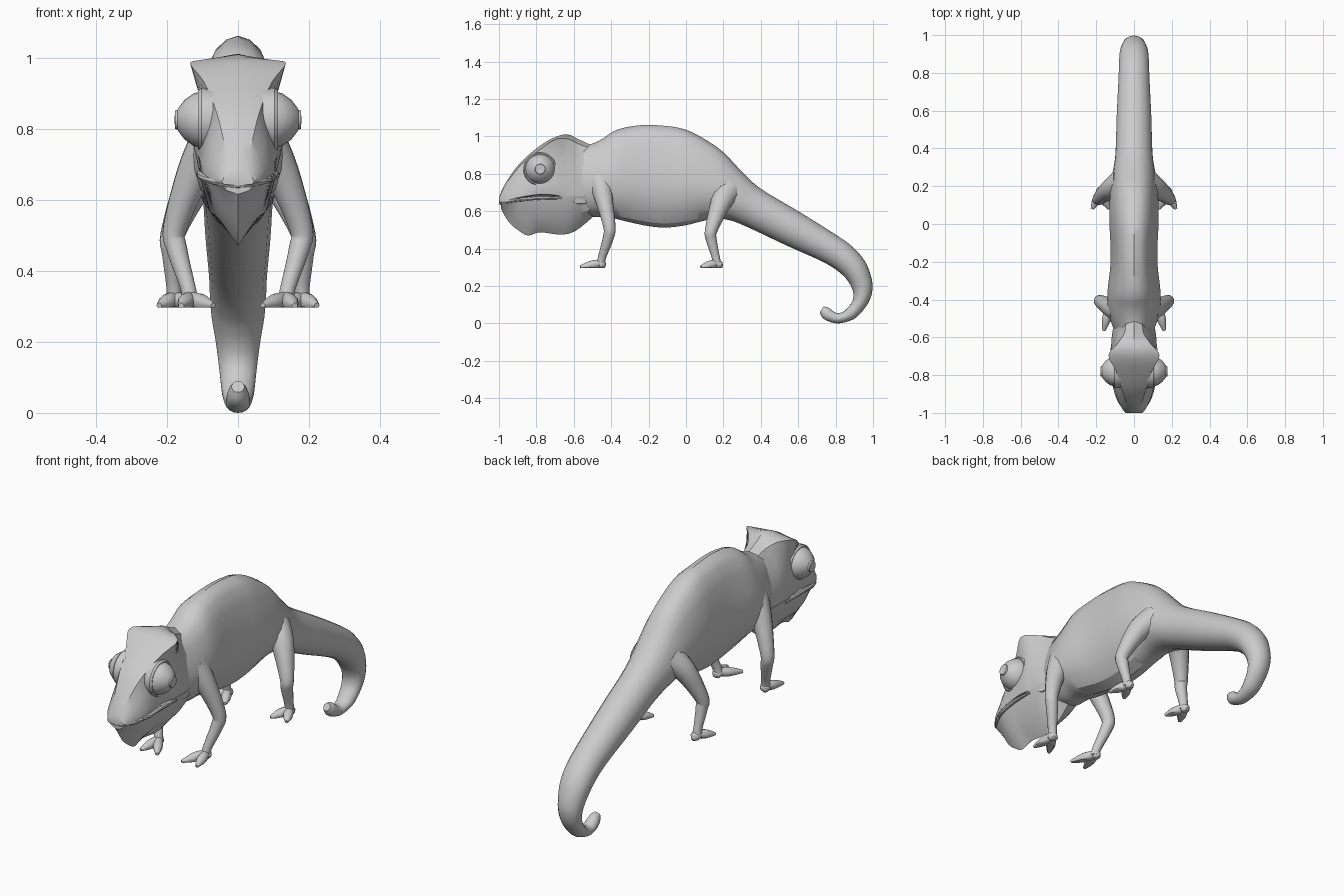
import bpy, bmesh, math
from mathutils import Vector

cube = bpy.data.objects.get("Cube")
if cube:
    bpy.data.objects.remove(cube, do_unlink=True)

grey = bpy.data.materials.new("skin_grey")
grey.use_nodes = True
grey.diffuse_color = (0.6, 0.6, 0.6, 1)
grey.node_tree.nodes["Principled BSDF"].inputs["Base Color"].default_value = (0.6, 0.6, 0.6, 1)


def smooth_rows(rows, steps):
    """Catmull-Rom interpolation between rows of numbers."""
    out = []
    last = len(rows) - 1
    for i in range(last):
        p0, p1, p2, p3 = (rows[min(max(j, 0), last)] for j in (i - 1, i, i + 1, i + 2))
        for s in range(steps):
            t = s / steps
            out.append([0.5 * (2 * b + (c - a) * t + (2 * a - 5 * b + 4 * c - d) * t * t
                               + (3 * b - a - 3 * c + d) * t ** 3)
                        for a, b, c, d in zip(p0, p1, p2, p3)])
    out.append(list(rows[-1]))
    return out


def skin(name, rings, angle=40, mirror=False):
    """Join closed rings of points into a capped, smooth surface."""
    bm = bmesh.new()
    loops = [[bm.verts.new(p) for p in ring] for ring in rings]
    n = len(loops[0])
    for a, b in zip(loops, loops[1:]):
        for i in range(n):
            j = (i + 1) % n
            bm.faces.new((a[i], a[j], b[j], b[i]))
    bm.faces.new(loops[0])
    bm.faces.new(loops[-1])
    bmesh.ops.remove_doubles(bm, verts=bm.verts, dist=0.0002)
    bmesh.ops.recalc_face_normals(bm, faces=bm.faces)
    mesh = bpy.data.meshes.new(name)
    bm.to_mesh(mesh)
    bm.free()
    mesh.materials.append(grey)
    obj = bpy.data.objects.new(name, mesh)
    bpy.context.collection.objects.link(obj)
    bpy.ops.object.select_all(action='DESELECT')
    obj.select_set(True)
    bpy.context.view_layer.objects.active = obj
    bpy.ops.object.shade_smooth_by_angle(angle=math.radians(angle))
    if mirror:
        obj.modifiers.new("Mirror", 'MIRROR')
    return obj


def full_ring(half):
    """Complete a half outline, running from top centre to bottom centre."""
    return half + [(-x, y, z) for x, y, z in reversed(half[1:-1])]


def tube(name, path, floor=None, mirror=True, sides=12, steps=4):
    """Sweep a circle along x, y, z, radius rows; floor flattens the underside."""
    rows = smooth_rows(path, steps)
    pts = [Vector(r[:3]) for r in rows]
    rings = []
    for i, p in enumerate(pts):
        along = (pts[min(i + 1, len(pts) - 1)] - pts[max(i - 1, 0)]).normalized()
        u = along.cross(Vector((0.3, 1, 0.2))).normalized()
        v = along.cross(u)
        ring = []
        for k in range(sides):
            a = 2 * math.pi * k / sides
            q = p + (u * math.cos(a) + v * math.sin(a)) * rows[i][3]
            if floor is not None:
                q.z = max(q.z, floor)
            ring.append(q)
        rings.append(ring)
    return skin(name, rings, mirror=mirror)


# Torso and curled tail: back y, z, belly y, z, half width, ridge amount
torso = [
    (-.62, .93, -.6, .6, .085, 1), (-.52, .955, -.5, .57, .125, 1),
    (-.45, .985, -.42, .57, .14, 1), (-.37, 1.035, -.34, .55, .14, 1),
    (-.24, 1.06, -.2, .52, .125, 1), (-.1, 1.055, -.1, .513, .125, 1),
    (0, 1.035, 0, .525, .13, 1), (.1, .985, .08, .545, .13, 1),
    (.2, .915, .16, .56, .125, 1), (.3, .81, .24, .55, .115, .7),
    (.4, .72, .34, .51, .1, .2)]
tail = [
    (.6, .6, .53, .42, .093, 0), (.8, .475, .74, .325, .083, 0),
    (.89, .41, .83, .265, .08, 0), (.955, .335, .87, .22, .075, 0),
    (.99, .25, .89, .18, .065, 0), (.997, .18, .895, .145, .058, 0),
    (.975, .11, .885, .11, .052, 0), (.92, .04, .86, .08, .046, 0),
    (.87, .012, .84, .062, .04, 0), (.81, 0, .81, .055, .035, 0),
    (.76, .012, .785, .067, .033, 0), (.73, .03, .76, .085, .028, 0),
    (.715, .058, .735, .09, .018, 0)]
# Ridged outline of the torso: half width factor, depth from back to belly
ridged = [(0, 0), (.27, .02), (.5, .07), (.72, .2), (.9, .38), (1, .55),
          (.96, .7), (.78, .85), (.45, .96), (0, 1)]
rings = []
for ty, tz, by, bz, w, k in smooth_rows(torso + tail, 4):
    half = []
    for i, (rx, rd) in enumerate(ridged):
        a = math.pi * i / (len(ridged) - 1)
        x = w * (k * rx + (1 - k) * math.sin(a))
        d = k * rd + (1 - k) * (1 - math.cos(a)) / 2
        half.append((x, ty + (by - ty) * d, tz + (bz - tz) * d))
    rings.append(full_ring(half))
skin("body_and_tail", rings, angle=32)


def head_part(name, rows, angle):
    """Each row: y, top z, then x, z pairs, then bottom z."""
    rings = []
    for r in smooth_rows(rows, 4):
        y = r[0]
        half = [(0, y, r[1])]
        half += [(r[i], y, r[i + 1]) for i in range(2, len(r) - 1, 2)]
        half.append((0, y, r[-1]))
        rings.append(full_ring(half))
    return skin(name, rings, angle)


# Skull with raised casque: brow, temple, cheek and lip corners
head_part("head", [
    (-1, .675, .025, .672, .04, .662, .045, .65, .04, .643, .64),
    (-.965, .75, .035, .74, .055, .71, .07, .68, .07, .655, .65),
    (-.885, .86, .06, .845, .08, .78, .1, .71, .1, .675, .66),
    (-.78, .95, .095, .93, .09, .85, .115, .73, .105, .69, .67),
    (-.695, .998, .135, .985, .105, .88, .125, .75, .11, .685, .67),
    (-.63, 1.01, .085, .985, .105, .88, .12, .75, .105, .67, .65),
    (-.575, .985, .05, .96, .09, .87, .115, .73, .1, .64, .6),
    (-.5, .95, .04, .93, .08, .85, .1, .73, .09, .65, .6)], 30)

# Lower jaw and throat pouch
head_part("jaw_and_throat", [
    (-.99, .64, .04, .635, .03, .625, .615),
    (-.95, .65, .073, .65, .04, .61, .545),
    (-.9, .66, .088, .655, .055, .58, .5),
    (-.845, .67, .098, .665, .06, .56, .47),
    (-.78, .68, .103, .675, .07, .56, .487),
    (-.67, .69, .11, .68, .08, .57, .475),
    (-.59, .69, .11, .68, .08, .58, .495),
    (-.485, .69, .1, .68, .07, .62, .58)], 30)

# Lower lip running around the mouth
lip = [(.108, -.66, .668, .006), (.106, -.78, .672, .011),
       (.094, -.89, .661, .011), (.055, -.965, .65, .011)]
front_lip = [(0, -.988, .643, .011)]
tube("lip", lip + front_lip + [(-x, y, z, r) for x, y, z, r in reversed(lip)],
     mirror=False, sides=8)

# Turret eyes: lathe outline of radius and outward distance
eye = [(.088, .07), (.09, .103), (.084, .112), (.078, .11), (.074, .125),
       (.056, .15), (.034, .167), (.028, .17), (.026, .177), (.012, .178), (.001, .174)]
skin("eye", [[(x, -.78 + r * math.cos(math.tau * k / 24), .825 + r * math.sin(math.tau * k / 24))
              for k in range(24)] for r, x in eye], angle=35, mirror=True)

# Legs: bent limbs, each ending in a two-toed foot
legs = {
    "front": ([(.07, -.46, .76, .07), (.125, -.44, .67, .05), (.178, -.41, .52, .034),
               (.172, -.415, .46, .03), (.14, -.45, .35, .022), (.135, -.455, .31, .026)],
              [(.07, -.56), (.16, -.565), (.145, -.435)]),
    "hind": ([(.06, .22, .7, .075), (.125, .185, .64, .055), (.185, .135, .5, .034),
              (.185, .135, .45, .03), (.18, .16, .35, .022), (.178, .165, .31, .026)],
             [(.13, .08), (.222, .08), (.175, .195)]),
}
for where, (path, toes) in legs.items():
    tube(where + "_leg", path, floor=.296)
    ax, ay = path[-1][:2]
    for label, (x, y) in zip(("inner_toe", "outer_toe", "heel"), toes):
        tube(where + "_" + label,
             [(ax, ay, .322, .02), ((ax + x) / 2, (ay + y) / 2, .311, .023),
              (x, y, .302, .008)], floor=.296)
